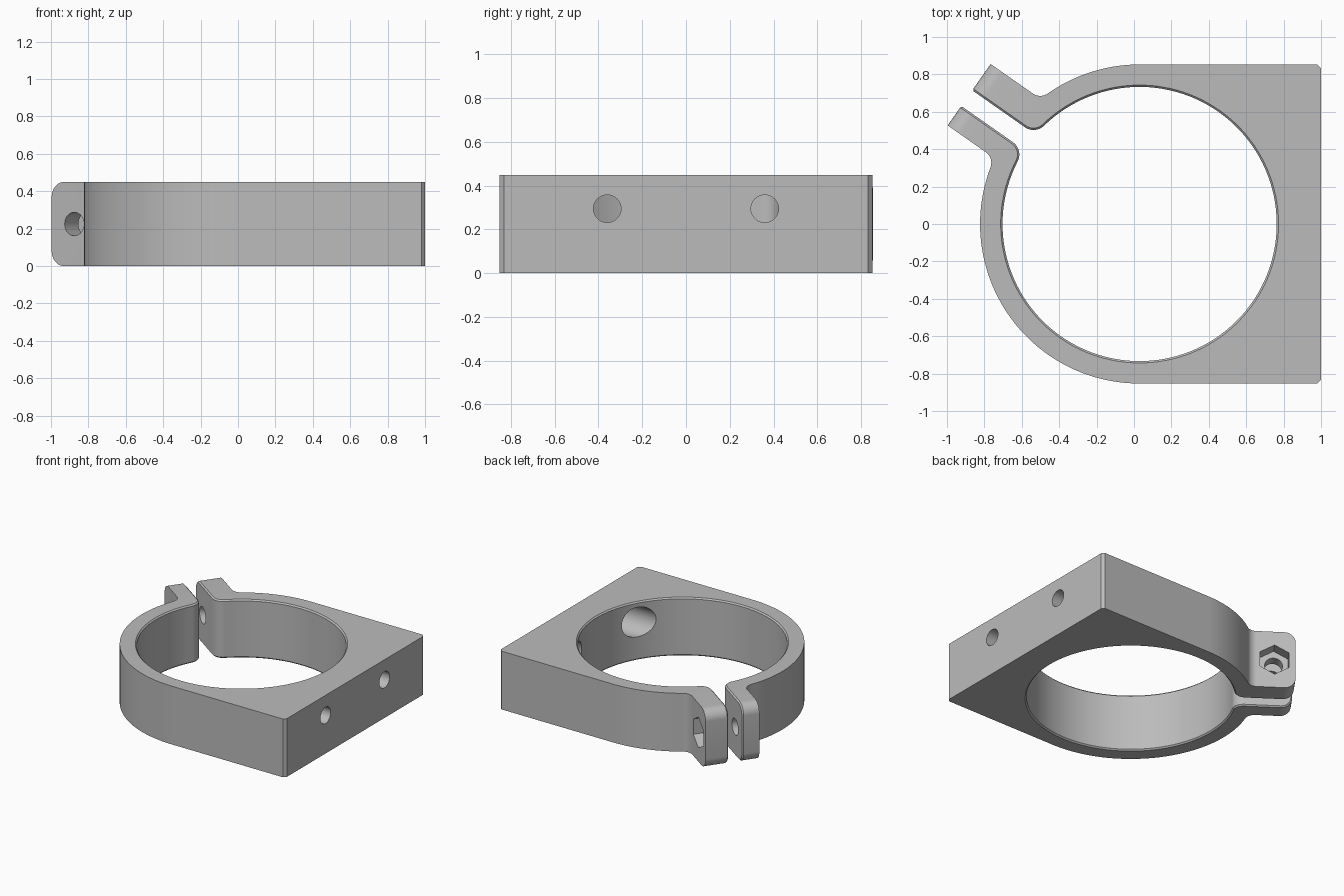
import bpy, bmesh
from math import sin, cos, radians, degrees, asin, sqrt
from mathutils import Matrix, Vector

if "Cube" in bpy.data.objects:
    bpy.data.objects.remove(bpy.data.objects["Cube"])

HEIGHT, BORE, OUTER = 0.45, 0.733, 0.853
EAR_END = 1.143
# Clamp frame: local x runs outward along the ears, origin at the bore centre
FRAME = Matrix.Translation((0.03, 0, 0)) @ Matrix.Rotation(radians(145), 4, 'Z')
TO_LOCAL = FRAME.inverted()

grey = bpy.data.materials.new("plain_grey")
grey.use_nodes = True
colour = (0.5, 0.5, 0.5, 1)
grey.diffuse_color = colour
grey.node_tree.nodes["Principled BSDF"].inputs["Base Color"].default_value = colour


def arc(centre, r, a0, a1, n):
    """Points on an arc, angles in degrees."""
    angles = [radians(a0 + (a1 - a0) * i / n) for i in range(n + 1)]
    return [(centre[0] + r * cos(a), centre[1] + r * sin(a)) for a in angles]


def fillet_centre(ring, r, w):
    """Centre of a fillet touching the ring from outside, and its polar angle."""
    return (sqrt((ring + r) ** 2 - w * w), w), degrees(asin(w / (ring + r)))


def world_point(x, y):
    p = TO_LOCAL @ Vector((x, y, 0))
    return (p.x, p.y)


# Outline, counter-clockwise: front ear, ring, mounting block, ring, rear ear
R_OUT, R_IN = 0.07, 0.08
front_c, front_a = fillet_centre(OUTER, R_OUT, 0.157 + R_OUT)
rear_c, rear_a = fillet_centre(OUTER, R_OUT, -0.244 - R_OUT)
rear_in, rear_in_a = fillet_centre(BORE, R_IN, -0.072 - R_IN)
front_in, front_in_a = fillet_centre(BORE, R_IN, 0.03 + R_IN)

outline = [(EAR_END, 0.03), (EAR_END, 0.157)]
outline += arc(front_c, R_OUT, -90, front_a - 180, 10)
outline += arc((0, 0), OUTER, front_a, 125, 48)[1:]
outline += [world_point(x, y) for x, y in
            ((0.98, -OUTER), (1, -0.833), (1, 0.833), (0.98, OUTER))]
outline += arc((0, 0), OUTER, 305, 360 + rear_a, 24)[:-1]
outline += arc(rear_c, R_OUT, 180 + rear_a, 90, 12)
outline += [(EAR_END, -0.244)]
inner_start = len(outline)
outline += [(EAR_END, -0.072)]
outline += arc(rear_in, R_IN, 90, 180 + rear_in_a, 10)
outline += arc((0, 0), BORE, 360 + rear_in_a, front_in_a, 120)[1:-1]
outline += arc(front_in, R_IN, 180 + front_in_a, 270, 10)

# Extrude the outline; inner walls get a temporary index for the chamfer
bm = bmesh.new()
low = [bm.verts.new((x, y, 0)) for x, y in outline]
high = [bm.verts.new((x, y, HEIGHT)) for x, y in outline]
bm.faces.new(high)
bm.faces.new(low[::-1])
count = len(outline)
for i in range(count):
    j = (i + 1) % count
    face = bm.faces.new((low[i], low[j], high[j], high[i]))
    face.material_index = int(i >= inner_start)

# Rounded ear corners
tips = [e for e in bm.edges
        if all(v.co.x > EAR_END - 0.001 for v in e.verts)
        and abs(e.verts[0].co.z - e.verts[1].co.z) < 0.001]
bmesh.ops.bevel(bm, geom=tips, offset=0.08, segments=8, profile=0.5,
                affect='EDGES', clamp_overlap=False)

# Small chamfer around the bore and the slit
rim = [e for e in bm.edges
       if sum(f.material_index for f in e.link_faces) == 1]
bmesh.ops.bevel(bm, geom=rim, offset=0.01, segments=1, profile=0.5,
                affect='EDGES', clamp_overlap=False)
for face in bm.faces:
    face.material_index = 0
bm.transform(FRAME)
bmesh.ops.recalc_face_normals(bm, faces=bm.faces[:])
mesh = bpy.data.meshes.new("clamp_body")
bm.to_mesh(mesh)
bm.free()
mesh.materials.append(grey)
body = bpy.data.objects.new("clamp_body", mesh)
bpy.context.collection.objects.link(body)
bpy.context.view_layer.objects.active = body


def drill(name, start, end, radius, sides=40):
    """Cut a prism-shaped hole between two points out of the body."""
    start, end = Vector(start), Vector(end)
    axis = end - start
    place = Matrix.Translation((start + end) / 2) @ axis.to_track_quat('Z', 'Y').to_matrix().to_4x4()
    tool = bmesh.new()
    bmesh.ops.create_cone(tool, cap_ends=True, segments=sides, radius1=radius,
                          radius2=radius, depth=axis.length, matrix=place)
    data = bpy.data.meshes.new(name)
    tool.to_mesh(data)
    tool.free()
    data.materials.append(grey)
    cutter = bpy.data.objects.new(name, data)
    cutter.hide_render = True
    bpy.context.collection.objects.link(cutter)
    cut = body.modifiers.new(name, 'BOOLEAN')
    cut.operation, cut.solver, cut.object = 'DIFFERENCE', 'EXACT', cutter
    bpy.ops.object.modifier_apply(modifier=name)
    bpy.data.objects.remove(cutter)


# Mounting screw holes, counterbored from inside the ring
for side, y in (("right", -0.36), ("left", 0.36)):
    drill(side + "_screw_hole", (0.4, y, 0.295), (1.1, y, 0.295), 0.063)
    drill(side + "_counterbore", (0.4, y, 0.295), (0.86, y, 0.295), 0.115)

# Clamp bolt hole through both ears, hexagonal nut pocket in the rear ear
BOLT_X, BOLT_Z = 0.995, HEIGHT / 2
drill("bolt_hole", FRAME @ Vector((BOLT_X, -0.4, BOLT_Z)),
      FRAME @ Vector((BOLT_X, 0.4, BOLT_Z)), 0.063)
drill("nut_pocket", FRAME @ Vector((BOLT_X, -0.4, BOLT_Z)),
      FRAME @ Vector((BOLT_X, -0.154, BOLT_Z)), 0.118, 6)

# Smooth curved walls, sharp edges kept
bpy.ops.object.select_all(action='DESELECT')
body.select_set(True)
bpy.ops.object.shade_smooth_by_angle(angle=radians(25))
